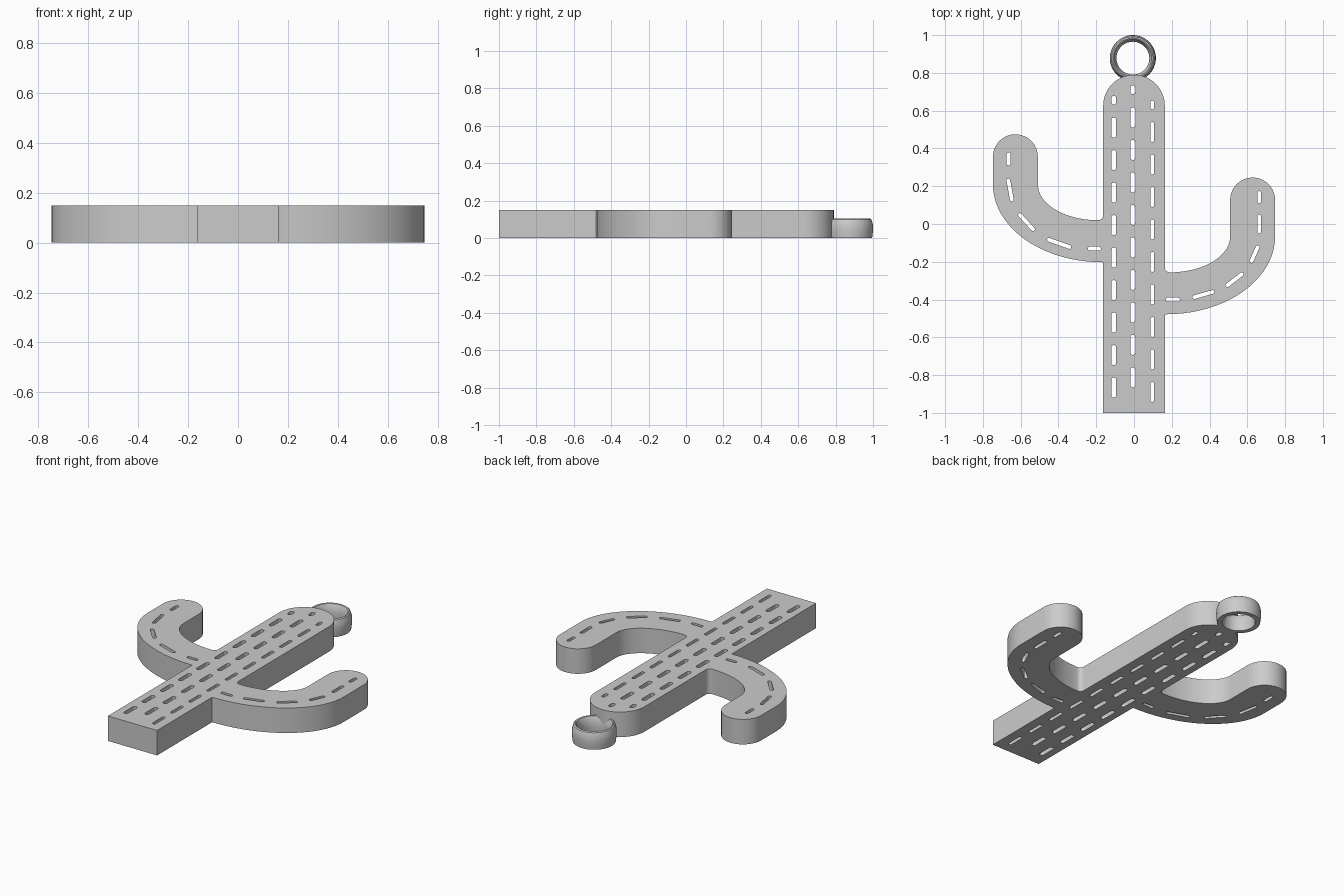
import bpy
import bmesh
from math import cos, sin, pi, radians, atan2, hypot

if "Cube" in bpy.data.objects:
    bpy.data.objects.remove(bpy.data.objects["Cube"], do_unlink=True)

THICK = 0.15
HALF = 0.163   # half width of the trunk

grey = bpy.data.materials.new("plain_grey")
grey.use_nodes = True
grey.diffuse_color = (0.6, 0.6, 0.6, 1)
grey.node_tree.nodes["Principled BSDF"].inputs["Base Color"].default_value = (0.6, 0.6, 0.6, 1)


def arc(cx, cy, rx, ry, start, end, steps=20):
    angles = [radians(start + (end - start) * i / steps) for i in range(steps + 1)]
    return [(cx + rx * cos(a), cy + ry * sin(a)) for a in angles]


def arm(elbow, cap):
    """Outline of a bent arm on the +x side, from its lower to its upper joint."""
    return ([(HALF, elbow - 0.415)]
            + arc(0.17, elbow, 0.577, 0.412, -90, 0)
            + arc(0.628, cap, 0.119, 0.119, 0, 180)
            + arc(0.19, elbow, 0.319, 0.19, 0, -90)
            + arc(0.19, elbow - 0.165, 0.19 - HALF, 0.025, -90, -180, 6))


def slot(x1, y1, x2, y2, r=0.012):
    """Rounded slot between two end points."""
    turn = atan2(y2 - y1, x2 - x1)
    d = min(r / hypot(x2 - x1, y2 - y1), 0.45)
    dx, dy = (x2 - x1) * d, (y2 - y1) * d
    deg = turn * 180 / pi
    return (arc(x2 - dx, y2 - dy, r, r, deg - 90, deg + 90, 8)
            + arc(x1 + dx, y1 + dy, r, r, deg + 90, deg + 270, 8))


# Body outline: trunk with a round top and two arms
left_arm = [(-x, y) for x, y in reversed(arm(0.21, 0.356))]
outline = ([(-HALF, -1), (HALF, -1)] + arm(-0.066, 0.127)
           + arc(0, 0.627, HALF, HALF, 0, 180, 32) + left_arm)
loops = [outline]

# Three columns of slots along the trunk: x, short top slot, first long slot, radius
for x, top, first, r in ((-0.107, 0.655, 0.51, 0.013), (-0.006, 0.71, 0.564, 0.013),
                         (0.097, 0.63, 0.487, 0.01)):
    loops.append(slot(x, top - 0.023, x, top + 0.023, r))
    for i in range(9):
        y = first - i * 0.172
        loops.append(slot(x, y - 0.053, x, y + 0.053, r))

# Slots following the arms
for ends in ((-0.664, 0.38, -0.664, 0.31), (-0.667, 0.24, -0.645, 0.12),
             (-0.61, 0.055, -0.528, -0.035), (-0.46, -0.08, -0.333, -0.125),
             (-0.245, -0.13, -0.175, -0.13), (0.663, 0.175, 0.663, 0.11),
             (0.663, 0.05, 0.663, -0.05), (0.658, -0.115, 0.618, -0.205),
             (0.578, -0.26, 0.487, -0.33), (0.425, -0.357, 0.31, -0.39),
             (0.243, -0.4, 0.168, -0.4)):
    loops.append(slot(*ends, 0.01))

# Filled and extruded body, with the slots cut right through
curve = bpy.data.curves.new("cactus_body", 'CURVE')
curve.dimensions = '2D'
curve.fill_mode = 'BOTH'
curve.extrude = THICK / 2
for loop in loops:
    spline = curve.splines.new('POLY')
    spline.points.add(len(loop) - 1)
    for point, (x, y) in zip(spline.points, loop):
        point.co = (x, y, 0, 1)
    spline.use_cyclic_u = True
body = bpy.data.objects.new("cactus_body", curve)
bpy.context.collection.objects.link(body)
body.location.z = THICK / 2
bpy.ops.object.select_all(action='DESELECT')
body.select_set(True)
bpy.context.view_layer.objects.active = body
bpy.ops.object.convert(target='MESH')
body = bpy.context.object
bm = bmesh.new()
bm.from_mesh(body.data)
bmesh.ops.remove_doubles(bm, verts=bm.verts, dist=0.0002)
bmesh.ops.recalc_face_normals(bm, faces=bm.faces)
bm.to_mesh(body.data)
bm.free()

# Hanging ring: a barrel-shaped band turned around z
profile = ((0.09, 0), (0.087, 0.03), (0.087, 0.06), (0.092, 0.085), (0.1, 0.102),
           (0.106, 0.105), (0.113, 0.1), (0.12, 0.08), (0.122, 0.055), (0.121, 0.03), (0.117, 0))
SEG = 48
bm = bmesh.new()
rings = [[bm.verts.new((r * cos(2 * pi * s / SEG), r * sin(2 * pi * s / SEG), z))
          for r, z in profile] for s in range(SEG)]
for s in range(SEG):
    a, b = rings[s], rings[(s + 1) % SEG]
    for i in range(len(profile)):
        j = (i + 1) % len(profile)
        bm.faces.new((a[i], a[j], b[j], b[i]))
bmesh.ops.recalc_face_normals(bm, faces=bm.faces)
mesh = bpy.data.meshes.new("hanging_ring")
bm.to_mesh(mesh)
bm.free()
ring = bpy.data.objects.new("hanging_ring", mesh)
ring.location = (-0.006, 0.878, 0)
bpy.context.collection.objects.link(ring)

# Shared colour and shading
for obj in (body, ring):
    obj.data.materials.clear()
    obj.data.materials.append(grey)
    bpy.ops.object.select_all(action='DESELECT')
    obj.select_set(True)
    bpy.context.view_layer.objects.active = obj
    bpy.ops.object.shade_smooth_by_angle(angle=radians(35))
